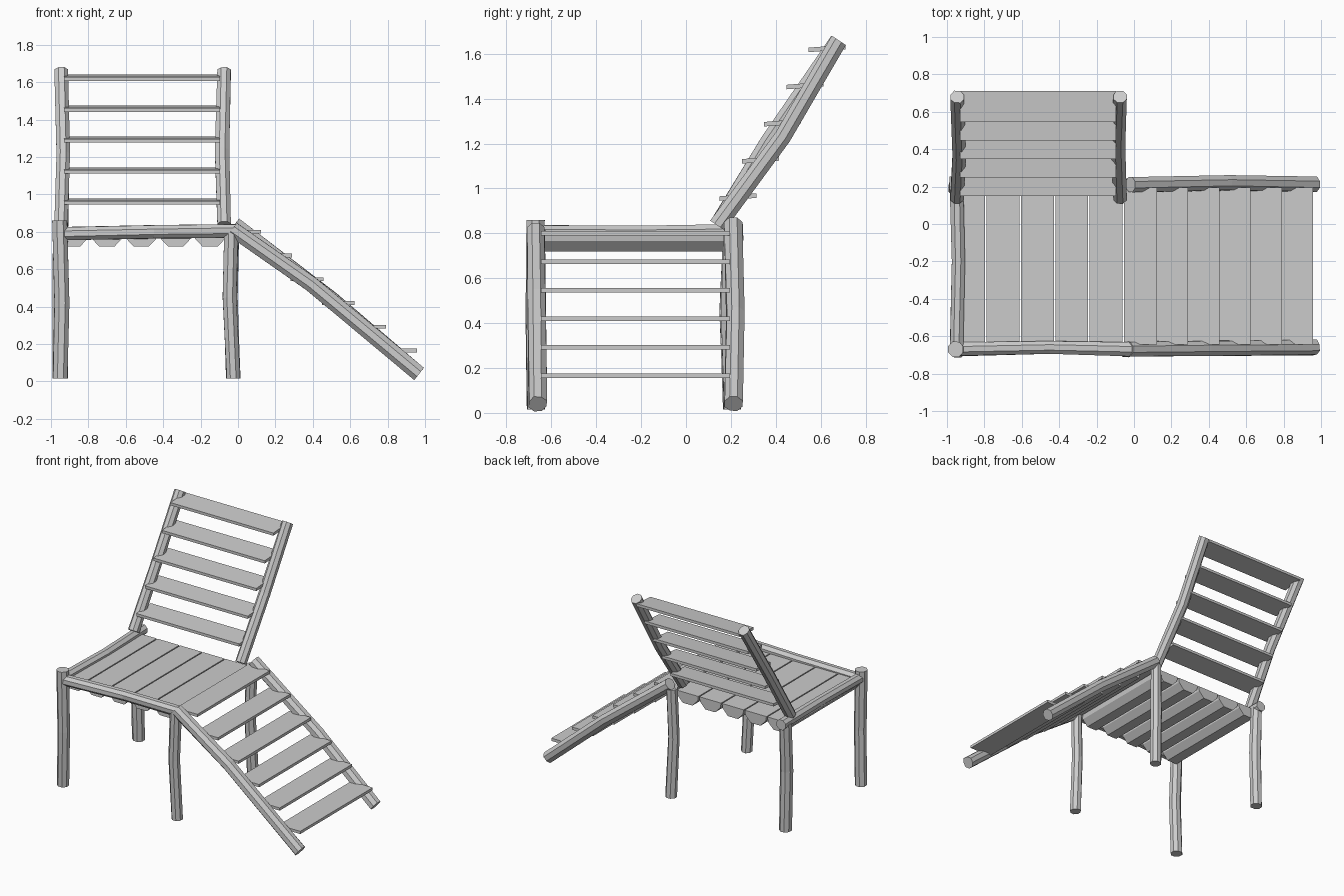
import bpy, bmesh, math, random
from mathutils import Vector

random.seed(4)
if "Cube" in bpy.data.objects:
    bpy.data.objects.remove(bpy.data.objects["Cube"], do_unlink=True)

wood = bpy.data.materials.new("grey_wood")
wood.use_nodes = True
GREY = (0.6, 0.6, 0.6, 1)
wood.diffuse_color = GREY
wood.node_tree.nodes["Principled BSDF"].inputs["Base Color"].default_value = GREY


def finish(name, bm):
    bmesh.ops.recalc_face_normals(bm, faces=bm.faces)
    mesh = bpy.data.meshes.new(name)
    bm.to_mesh(mesh)
    bm.free()
    mesh.materials.append(wood)
    obj = bpy.data.objects.new(name, mesh)
    bpy.context.collection.objects.link(obj)
    return obj


def loft(name, rings):
    """Skin a list of equal-length rings and cap both ends."""
    bm = bmesh.new()
    rows = [[bm.verts.new(p) for p in ring] for ring in rings]
    n = len(rows[0])
    for a, b in zip(rows, rows[1:]):
        for i in range(n):
            j = (i + 1) % n
            bm.faces.new((a[i], a[j], b[j], b[i]))
    bm.faces.new(rows[0])
    bm.faces.new(rows[-1])
    return finish(name, bm)


def pole(name, path, radius=0.043, sides=8):
    """Slightly crooked, roughly cut log along a path."""
    path = [Vector(p) for p in path]
    axis = (path[-1] - path[0]).normalized()
    side = axis.cross(Vector((0, 1, 0)) if abs(axis.y) < 0.9 else Vector((1, 0, 0))).normalized()
    up = axis.cross(side)
    rings = []
    for p in path:
        ring = []
        for i in range(sides):
            a = math.tau * (i + 0.5) / sides
            r = radius * random.uniform(0.94, 1.06)
            ring.append(p + (side * math.cos(a) + up * math.sin(a)) * r)
        rings.append(ring)
    return loft(name, rings)


def extrude(name, profile, start, end, along):
    """Extrude a closed 2D profile along x or y."""
    if along == "x":
        return loft(name, [[(t, u, v) for u, v in profile] for t in (start, end)])
    return loft(name, [[(u, t, v) for u, v in profile] for t in (start, end)])


# Legs
pole("front_right_leg", [(-.95, -.67, .015), (-.94, -.675, .42), (-.952, -.67, .86)])
pole("back_right_leg", [(-.95, .205, .015), (-.95, .19, .45), (-.95, .205, .80)])
pole("front_left_leg", [(-.025, -.67, .015), (-.045, -.675, .45), (-.035, -.67, .80)], .04)
pole("back_left_leg", [(-.025, .205, .015), (-.04, .195, .45), (-.03, .205, .81)], .04)

# Seat frame
pole("front_seat_rail", [(-.94, -.67, .79), (-.45, -.66, .80), (-.01, -.67, .805)], .039)
pole("side_seat_rail", [(-.95, -.66, .802), (-.94, -.2, .80), (-.95, .255, .805)], .038)

# Split-log seat, flat side up
for i in range(5):
    c = -.885 + i * .184
    half_log = [(c - .088, .80), (c - .082, .765), (c - .04, .72),
                (c + .04, .72), (c + .082, .765), (c + .088, .80)]
    extrude(f"seat_log_{i + 1}", half_log, -.64, .195, "y")

# Sloping ramp
pole("front_ramp_rail", [(-.03, -.67, .815), (.39, -.665, .52), (.968, -.66, .04)], .043)
pole("back_ramp_rail", [(-.02, .21, .838), (.5, .22, .44), (.968, .212, .04)], .043)
for i in range(6):
    x, z = .122 + i * .167, .80 - i * .127
    board = [(x - .175, z - .01), (x, z - .01), (x, z + .01), (x - .175, z + .01)]
    extrude(f"ramp_slat_{i + 1}", board, -.645, .195, "y")

# Reclined back
pole("right_back_post", [(-.945, .14, .835), (-.935, .37, 1.21), (-.945, .68, 1.66)], .04)
pole("left_back_post", [(-.075, .14, .835), (-.085, .43, 1.23), (-.075, .68, 1.66)], .04)
for i in range(5):
    y, z = .15 + i * .099, .955 + i * .1655
    board = [(y, z - .01), (y + .165, z + .003), (y + .165, z + .023), (y, z + .01)]
    extrude(f"back_slat_{i + 1}", board, -.93, -.095, "x")
